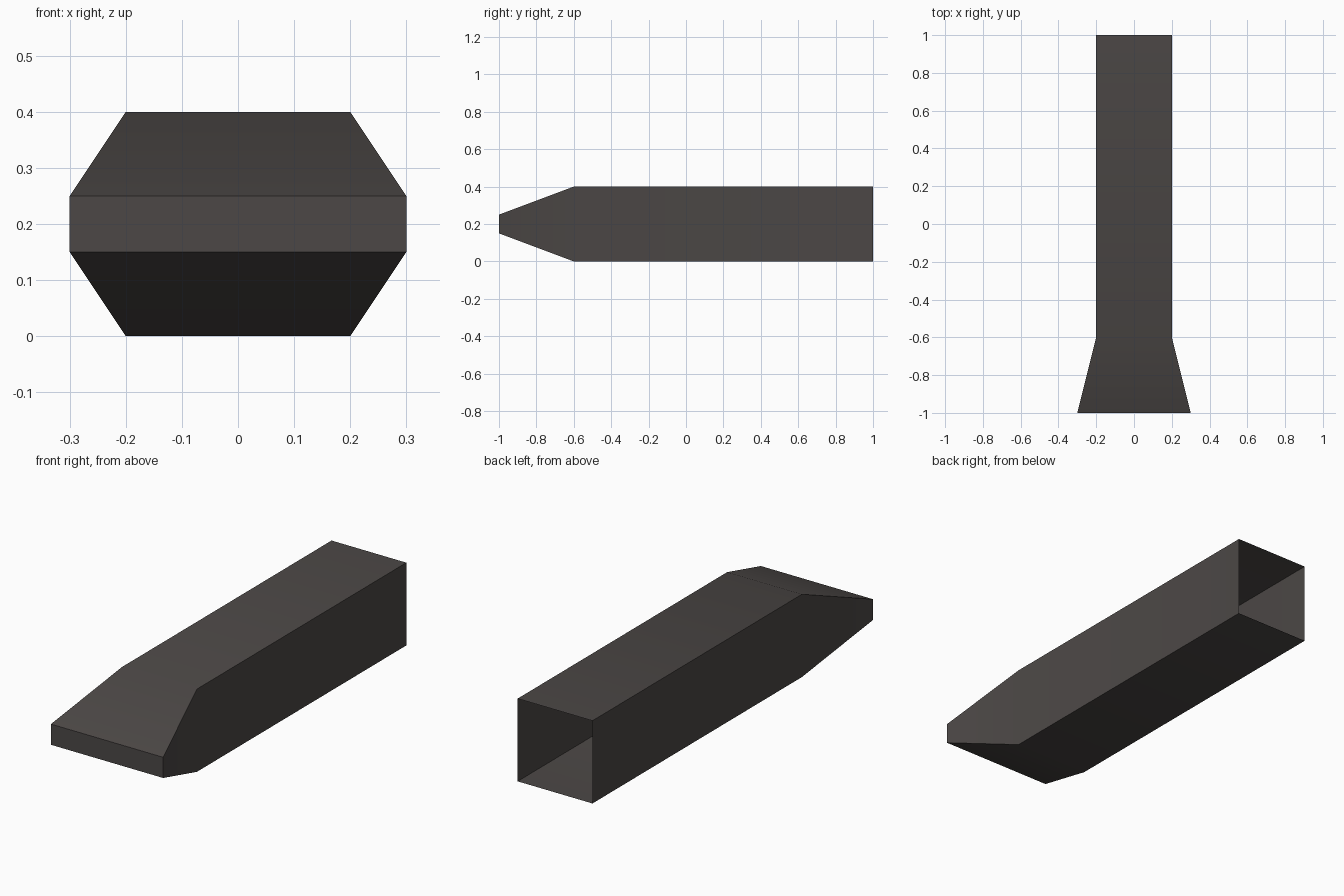
import bpy, bmesh

if "Cube" in bpy.data.objects:
    bpy.data.objects.remove(bpy.data.objects["Cube"])

# Dark grey-brown colour
mat = bpy.data.materials.new("dark_warm_grey")
mat.diffuse_color = (0.072, 0.064, 0.061, 1)
mat.use_nodes = True
mat.node_tree.nodes["Principled BSDF"].inputs["Base Color"].default_value = mat.diffuse_color

# Cross-sections along the duct: y, half width, half height
SECTIONS = [(-1.0, 0.3, 0.05), (-0.6, 0.2, 0.2), (1.0, 0.2, 0.2)]
MID_Z = 0.2

bm = bmesh.new()
rings = [[bm.verts.new((sx * w, y, MID_Z + sz * h))
          for sx, sz in ((-1, -1), (1, -1), (1, 1), (-1, 1))]
         for y, w, h in SECTIONS]

# Walls of the square duct and its flared, flattened nozzle
for a, b in zip(rings, rings[1:]):
    for i in range(4):
        j = (i + 1) % 4
        bm.faces.new((a[i], a[j], b[j], b[i]))

# Closed nozzle tip; the back end stays open
bm.faces.new(rings[0])
bmesh.ops.recalc_face_normals(bm, faces=bm.faces)

mesh = bpy.data.meshes.new("nozzle_duct")
bm.to_mesh(mesh)
bm.free()
mesh.materials.append(mat)
duct = bpy.data.objects.new("nozzle_duct", mesh)
bpy.context.collection.objects.link(duct)

# Soft bend between duct and nozzle, crisp corners
bpy.context.view_layer.objects.active = duct
duct.select_set(True)
bpy.ops.object.shade_smooth_by_angle(angle=0.5236)
